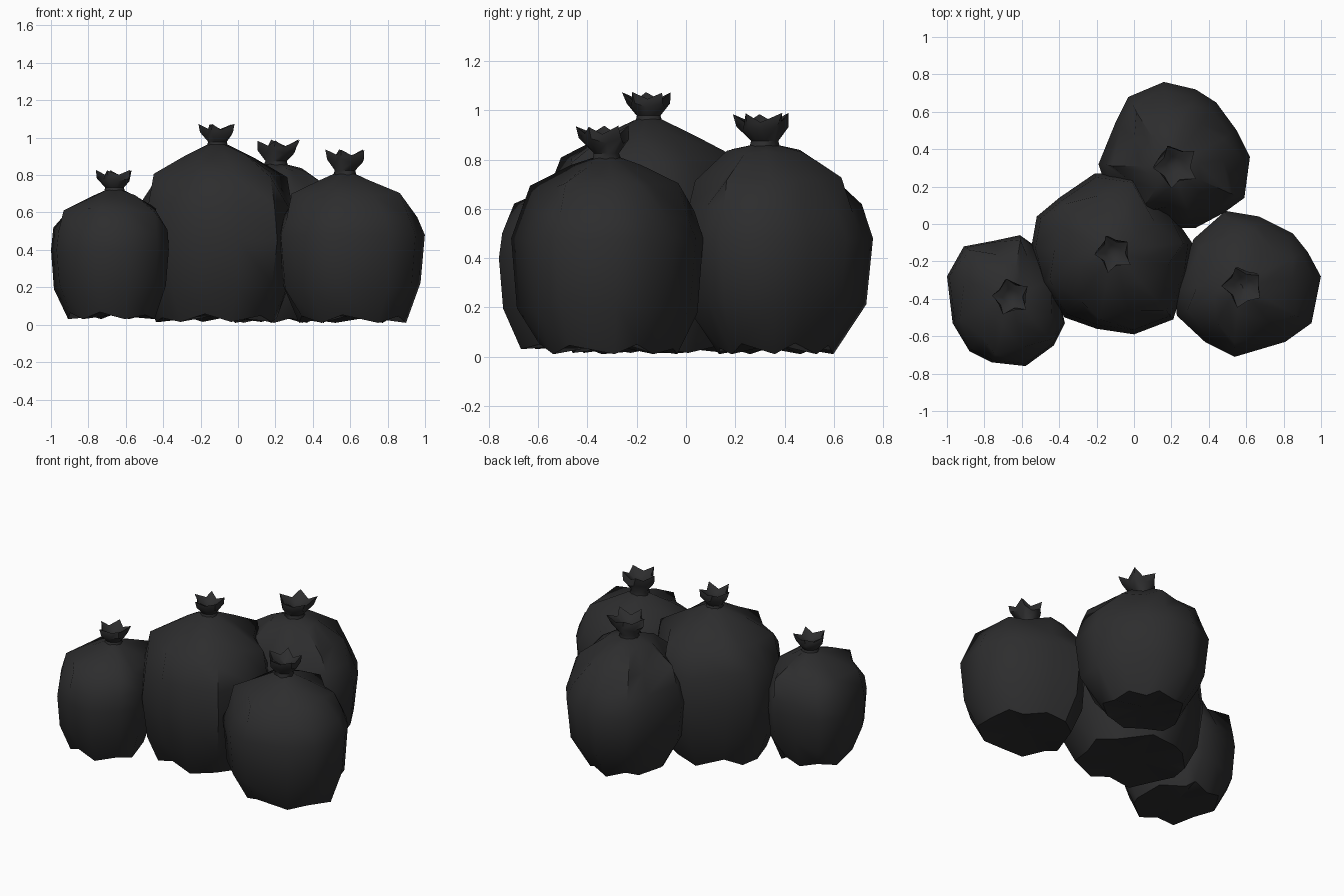
import bpy, bmesh, math, random

if "Cube" in bpy.data.objects:
    bpy.data.objects.remove(bpy.data.objects["Cube"])

black = bpy.data.materials.new("black bin liner")
black.diffuse_color = (0.026, 0.026, 0.027, 1)
black.use_nodes = True
black.node_tree.nodes["Principled BSDF"].inputs["Base Color"].default_value = black.diffuse_color


def make_object(name, bm):
    bmesh.ops.recalc_face_normals(bm, faces=bm.faces)
    mesh = bpy.data.meshes.new(name)
    bm.to_mesh(mesh)
    bm.free()
    mesh.materials.append(black)
    ob = bpy.data.objects.new(name, mesh)
    bpy.context.collection.objects.link(ob)
    bpy.ops.object.select_all(action='DESELECT')
    ob.select_set(True)
    bpy.context.view_layer.objects.active = ob
    bpy.ops.object.shade_smooth_by_angle(angle=math.radians(50))
    return ob


def skin(bm, rings):
    """Join rings of points with quads and cap both ends with fans."""
    rows = [[bm.verts.new(p) for p in r] for r in rings]
    n = len(rows[0])
    for a, b in zip(rows, rows[1:]):
        for i in range(n):
            j = (i + 1) % n
            bm.faces.new((a[i], a[j], b[j], b[i]))
    return rows


def fan(bm, ring, point):
    c = bm.verts.new(point)
    for i in range(len(ring)):
        bm.faces.new((ring[i], ring[(i + 1) % len(ring)], c))


def bag(name, outline, centre, knot, profile, neck_z, knot_r, knot_h, lean, seed):
    rnd = random.Random(seed)
    cx, cy = centre
    kx, ky = knot
    # body: the outline is scaled by height, drifting towards the knot
    rings = []
    last = len(profile) - 1
    for k, (z, s) in enumerate(profile):
        t = max(0, (z - 0.5 * neck_z) / (0.5 * neck_z)) ** 2
        ox, oy = cx + (kx - cx) * t, cy + (ky - cy) * t
        ring = []
        for i, (x, y) in enumerate(outline):
            # crumpled hem at the floor, pleats around the top
            f, dz = s, 0
            if k == 0:
                f *= rnd.uniform(0.94, 1.04)
                dz = 0.045 * (i % 2) * rnd.uniform(0.4, 1)
            elif k >= last - 1:
                f *= 1.1 if i % 2 else 0.9
                dz = rnd.uniform(-0.012, 0.012)
            elif s < 0.99:
                dz = rnd.uniform(-0.025, 0.025)
            ring.append((ox + (x - cx) * f, oy + (y - cy) * f, z + dz))
        rings.append(ring)
    n = len(outline)
    angles = [math.atan2(y - cy, x - cx) for x, y in outline]
    rings.append([(kx + 0.05 * math.cos(a), ky + 0.05 * math.sin(a), neck_z) for a in angles])
    bm = bmesh.new()
    rows = skin(bm, rings)
    fan(bm, rows[0], (cx, cy, 0.05))
    fan(bm, rows[-1], (kx, ky, neck_z))
    make_object(name + "_body", bm)

    # knot: narrow neck that flares into a ragged hollow ruffle
    sides = 10
    rings = []
    for r, h, jag in ((0.6, -0.2, 0), (0.5, 0.12, 0), (0.85, 0.5, 0.15),
                      (0.85, 0.85, 0.25), (0.4, 0.6, 0.1)):
        ring = []
        for i in range(sides):
            a = math.tau * i / sides + rnd.uniform(-0.12, 0.12)
            sign = 1 if i % 2 else -1
            rr = knot_r * r * (1 + jag * sign * rnd.uniform(0.4, 1.2))
            zz = h + (0.6 * jag * sign * rnd.uniform(0.6, 1) if jag else 0)
            ring.append((kx + rr * math.cos(a) + lean[0] * max(h, 0),
                         ky + rr * math.sin(a) + lean[1] * max(h, 0),
                         neck_z + knot_h * zz))
        rings.append(ring)
    bm = bmesh.new()
    rows = skin(bm, rings)
    fan(bm, rows[-1], (kx + lean[0] * 0.4, ky + lean[1] * 0.4, neck_z + knot_h * 0.4))
    make_object(name + "_knot", bm)


# small bag on the left
bag("left_bag",
    [(-1, -.28), (-.91, -.12), (-.75, -.09), (-.61, -.06), (-.54, -.11), (-.42, -.3),
     (-.37, -.53), (-.43, -.65), (-.58, -.76), (-.76, -.74), (-.88, -.68), (-.97, -.53)],
    (-.68, -.41), (-.66, -.39),
    [(.03, .74), (.2, .95), (.4, 1), (.5, .97), (.61, .82), (.68, .42)],
    .72, .1, .11, (0, 0), 3)

# tall bag in the middle
bag("middle_bag",
    [(-.52, .04), (-.4, .14), (-.21, .27), (.0, .27), (.2, .06), (.31, -.1), (.29, -.25),
     (.21, -.51), (0, -.59), (-.2, -.56), (-.37, -.5), (-.5, -.32), (-.55, -.13)],
    (-.12, -.16), (-.11, -.15),
    [(.015, .74), (.2, .92), (.45, 1), (.65, .95), (.8, .8), (.9, .42)],
    .965, .1, .11, (0, -.01), 5)

# bag at the back
bag("back_bag",
    [(.16, .76), (-.03, .68), (-.1, .54), (-.19, .32), (-.15, .2), (0, .02), (.18, -.02),
     (.33, -.02), (.48, .06), (.59, .14), (.62, .36), (.55, .5), (.44, .65), (.33, .72)],
    (.21, .36), (.2, .32),
    [(.01, .62), (.22, .93), (.48, 1), (.6, .9), (.72, .73), (.83, .38)],
    .86, .115, .13, (.03, -.01), 8)

# bag on the right
bag("right_bag",
    [(.49, .07), (.67, .04), (.85, -.05), (.93, -.15), (1, -.28), (.95, -.53),
     (.81, -.63), (.54, -.71), (.38, -.63), (.23, -.49), (.22, -.35), (.32, -.08)],
    (.6, -.32), (.57, -.32),
    [(.01, .74), (.2, .94), (.48, 1), (.58, .91), (.7, .73), (.77, .35)],
    .81, .11, .13, (.02, -.02), 12)
